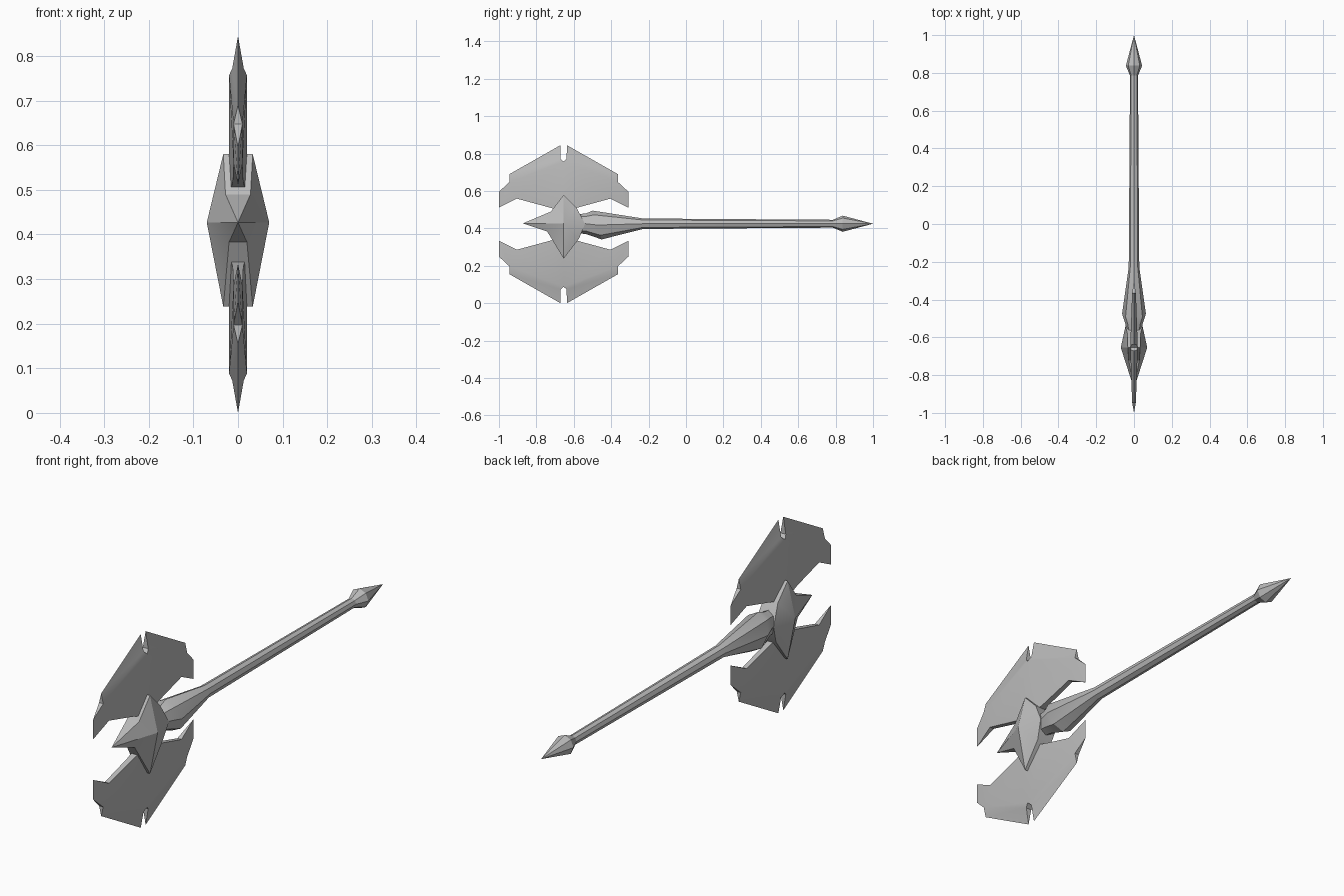
import bpy, bmesh, math

cube = bpy.data.objects.get("Cube")
if cube:
    bpy.data.objects.remove(cube, do_unlink=True)

ZC = 0.4225      # height of the shaft axis
YH = -0.654      # centre of the head along the shaft

steel = bpy.data.materials.new("grey_steel")
steel.use_nodes = True
colour = (0.5, 0.5, 0.5, 1)
steel.diffuse_color = colour
steel.node_tree.nodes["Principled BSDF"].inputs["Base Color"].default_value = colour


def finish(name, bm, angle=30):
    """Clean the mesh, link it and shade it."""
    bmesh.ops.remove_doubles(bm, verts=bm.verts, dist=0.0005)
    bmesh.ops.recalc_face_normals(bm, faces=bm.faces)
    me = bpy.data.meshes.new(name)
    bm.to_mesh(me)
    bm.free()
    me.materials.append(steel)
    ob = bpy.data.objects.new(name, me)
    bpy.context.collection.objects.link(ob)
    bpy.ops.object.select_all(action='DESELECT')
    ob.select_set(True)
    bpy.context.view_layer.objects.active = ob
    bpy.ops.object.shade_smooth_by_angle(angle=math.radians(angle))
    return ob


def add_face(bm, points):
    """Add a face, skipping points that coincide."""
    pts = []
    for p in points:
        if all((p[0]-q[0])**2 + (p[1]-q[1])**2 + (p[2]-q[2])**2 > 1e-8 for q in pts):
            pts.append(p)
    if len(pts) > 2:
        bm.faces.new([bm.verts.new(p) for p in pts])


def loft(name, rings, sides=8):
    """Rings along y: (y, x radius, z radius, z centre, lean)."""
    bm = bmesh.new()
    loops = []
    for y, rx, rz, zc, lean in rings:
        loop = []
        for i in range(sides):
            a = 2 * math.pi * i / sides
            loop.append(bm.verts.new((rx * math.cos(a), y - lean * math.sin(a), zc + rz * math.sin(a))))
        loops.append(loop)
    for a, b in zip(loops, loops[1:]):
        for i in range(sides):
            j = (i + 1) % sides
            bm.faces.new((a[i], a[j], b[j], b[i]))
    bm.faces.new(loops[0])
    return finish(name, bm)


# Blade: half outline as (half thickness, distance from centre line, height)
BLADE = {
    "c1": (0.020, 0.000, 0.757), "n": (0.013, 0.016, 0.772),
    "t": (0.0, 0.017, 0.845), "a": (0.0, 0.290, 0.690),
    "a2": (0.010, 0.290, 0.648), "e": (0.0, 0.346, 0.596),
    "f": (0.0, 0.346, 0.511), "g": (0.010, 0.250, 0.559),
    "h": (0.012, 0.095, 0.517), "c0": (0.020, 0.000, 0.490),
}
BLADE_FACES = [("c1", "n", "a2"), ("c1", "a2", "g"), ("c1", "g", "h"), ("c1", "h", "c0"),
               ("n", "t", "a", "a2"), ("a2", "e", "f", "g")]
OUTLINE = list(BLADE)


def blade(name, up):
    bm = bmesh.new()

    def place(key, sx, sy):
        x, d, z = BLADE[key]
        return (sx * x, YH + sy * d, ZC + up * (z - ZC))

    for sy in (1, -1):
        for sx in (1, -1):
            for f in BLADE_FACES:
                add_face(bm, [place(k, sx, sy) for k in f])
        # Rim walls between the two cheeks
        for k, m in zip(OUTLINE, OUTLINE[1:]):
            add_face(bm, [place(k, 1, sy), place(m, 1, sy), place(m, -1, sy), place(k, -1, sy)])
    return finish(name, bm, 25)


blade("upper_blade", 1)
blade("lower_blade", -1)

# Head block: one cheek, mirrored, with strips closing the middle
HEAD = {
    "tip": (0.0, -0.872, 0.427), "ft": (0.028, -0.722, 0.490), "fb": (0.020, -0.742, 0.383),
    "top": (0.033, YH, 0.580), "bot": (0.033, YH, 0.238), "mid": (0.070, YH, 0.427),
    "rt": (0.034, -0.585, 0.510), "rm": (0.045, -0.540, 0.425), "rb": (0.034, -0.572, 0.345),
}
CHEEK = [("tip", "ft", "mid"), ("ft", "top", "mid"), ("top", "rt", "mid"), ("rt", "rm", "mid"),
         ("rm", "rb", "mid"), ("rb", "bot", "mid"), ("bot", "fb", "mid"), ("fb", "tip", "mid")]
RIM = ["tip", "ft", "top", "rt", "rm", "rb", "bot", "fb", "tip"]
bm = bmesh.new()


def flip(p):
    return (-p[0], p[1], p[2])


for f in CHEEK:
    add_face(bm, [HEAD[k] for k in f])
    add_face(bm, [flip(HEAD[k]) for k in f])
for k, m in zip(RIM, RIM[1:]):
    add_face(bm, [HEAD[k], HEAD[m], flip(HEAD[m]), flip(HEAD[k])])
finish("axe_head_block", bm)

# Neck, flared socket with a leaning mouth, and shaft
loft("socket_and_shaft", [
    (-0.640, 0.035, 0.045, 0.425, 0), (-0.535, 0.044, 0.055, 0.425, 0),
    (-0.475, 0.063, 0.077, 0.418, 0.024), (-0.230, 0.028, 0.028, 0.425, 0),
    (0.800, 0.021, 0.021, 0.425, 0)])

# Pointed pommel
loft("pommel_spike", [
    (0.785, 0.021, 0.021, 0.425, 0), (0.838, 0.043, 0.043, 0.425, 0),
    (1.000, 0.0, 0.0, 0.425, 0)])
